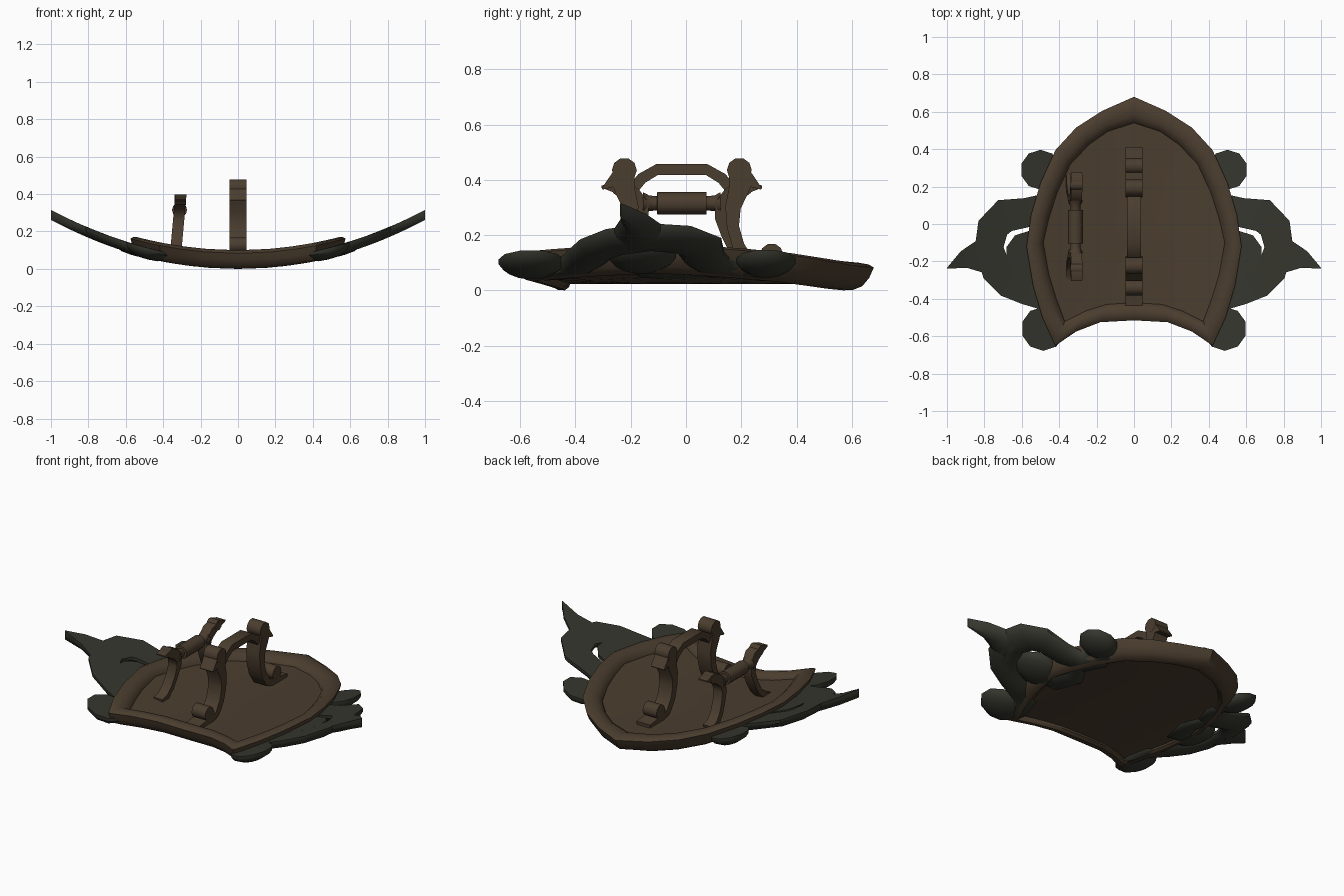
import bpy, bmesh, math
from mathutils import Vector

if "Cube" in bpy.data.objects:
    bpy.data.objects.remove(bpy.data.objects["Cube"])

def material(name, rgb):
    m = bpy.data.materials.new(name)
    m.diffuse_color = (*rgb, 1)
    m.use_nodes = True
    m.node_tree.nodes["Principled BSDF"].inputs["Base Color"].default_value = m.diffuse_color
    return m

BROWN = material("dark brown", (0.07, 0.047, 0.028))
GREY = material("dark olive grey", (0.036, 0.037, 0.027))

def finish(bm, name, mat, angle=40):
    bmesh.ops.recalc_face_normals(bm, faces=bm.faces)
    me = bpy.data.meshes.new(name)
    bm.to_mesh(me)
    bm.free()
    me.materials.append(mat)
    ob = bpy.data.objects.new(name, me)
    bpy.context.collection.objects.link(ob)
    bpy.ops.object.select_all(action='DESELECT')
    ob.select_set(True)
    bpy.context.view_layer.objects.active = ob
    bpy.ops.object.shade_smooth_by_angle(angle=math.radians(angle))
    return ob

def loft(bm, rings, loop=False):
    """Skin closed rings; cap the ends unless the rings loop."""
    vs = [[bm.verts.new(p) for p in r] for r in rings]
    n = len(vs[0])
    pairs = list(zip(vs, vs[1:])) + ([(vs[-1], vs[0])] if loop else [])
    for a, b in pairs:
        for i in range(n):
            j = (i + 1) % n
            bm.faces.new((a[i], a[j], b[j], b[i]))
    if not loop:
        bm.faces.new(vs[0])
        bm.faces.new(vs[-1])

def side_dirs(pts):
    """Unit normals across a 2D path."""
    out = []
    for i in range(len(pts)):
        a, b = pts[max(i - 1, 0)], pts[min(i + 1, len(pts) - 1)]
        d = Vector((b[0] - a[0], b[1] - a[1])).normalized()
        out.append((-d.y, d.x))
    return out

# --- board: rounded rim and bowed panel, lofted from the outline ---
outer = [(0, .68), (.17, .605), (.31, .515), (.42, .395), (.5, .22), (.55, .05),
         (.575, -.12), (.54, -.33), (.49, -.5), (.42, -.65), (.31, -.575), (.18, -.525), (0, -.515)]
inner = [(0, .54), (.14, .495), (.24, .425), (.34, .32), (.41, .17), (.455, .03),
         (.485, -.1), (.455, -.27), (.415, -.4), (.37, -.52), (.26, -.465), (.15, -.43), (0, -.42)]

def full(half):
    return half + [(-x, y) for x, y in half[-2:0:-1]]

def board_ring(t, z):
    ring = []
    for (ox, oy), (ix, iy) in zip(full(outer), full(inner)):
        if t <= 1:
            x, y = ox + (ix - ox) * t, oy + (iy - oy) * t
        else:                       # beyond the rim: shrink to the middle
            s = 2 - t
            x, y = ix * s, -.05 + (iy + .05) * s
        ring.append((x, y, z + .24 * x * x))
    return ring

bm = bmesh.new()
loft(bm, [board_ring(t, z) for t, z in (
    (1.98, .065), (1.7, .065), (1.35, .065), (1, .065), (.95, .078), (.7, .096), (.4, .1), (.15, .094),
    (0, .083), (.12, .045), (.3, .015), (.55, .001), (.8, .0), (.97, .012), (1, .022),
    (1.35, .022), (1.7, .022), (1.98, .022))])
finish(bm, "shield_board", BROWN, 35)

# --- scrolled side ornaments: flat on top, rounded beneath ---
SECTION = ((-1, 0), (1, 0), (1, -.35), (.8, -.7), (.45, -1), (-.45, -1), (-.8, -.7), (-1, -.35))
THICK = .053

def bend(x):
    return .05 + .265 * x * x

def ribbon(bm, s, path):
    rings = []
    for (x, y, w), (nx, ny) in zip(path, side_dirs(path)):
        ring = []
        for u, v in SECTION:
            px, py = x + nx * w * u, y + ny * w * u
            ring.append((s * px, py, bend(px) + v * THICK))
        rings.append(ring)
    loft(bm, rings)

def scroll(bm, s, cx, cy, r):
    rings = []
    for k, v in ((1, 0), (1, -.35), (.85, -.75), (.5, -1.1), (.1, -1.15)):
        ring = []
        for i in range(10):
            a = math.tau * (i + .5) / 10
            px, py = cx + r * k * math.cos(a), cy + r * k * math.sin(a)
            ring.append((s * px, py, bend(px) + v * THICK))
        rings.append(ring)
    loft(bm, rings)

for s, side in ((1, "right"), (-1, "left")):
    bm = bmesh.new()
    # main crescent
    ribbon(bm, s, [(.4, -.52, .05), (.44, -.41, .07), (.57, -.355, .078), (.67, -.315, .08), (.735, -.25, .08),
                   (.775, -.13, .078), (.755, -.02, .085), (.69, .045, .09), (.57, .062, .078),
                   (.46, .1, .075), (.42, .2, .065), (.44, .28, .05)])
    # outer spike
    ribbon(bm, s, [(.76, -.16, .12), (.83, -.175, .085), (.91, -.19, .047), (1, -.237, .002)])
    # link to the inner scroll
    ribbon(bm, s, [(.47, .07, .06), (.42, -.03, .075), (.46, -.13, .1), (.56, -.16, .08)])
    scroll(bm, s, .565, -.16, .122)
    scroll(bm, s, .5, .29, .107)
    scroll(bm, s, .485, -.56, .118)
    finish(bm, side + "_scroll_ornament", GREY)

# --- handles: thick bands swept in the side plane ---
YC = -.015

def band(bm, path, xc, hw, m=1):
    rings = []
    for (y, z, h), (ny, nz) in zip(path, side_dirs(path)):
        ring = []
        for sx, sh in ((-1, -1), (1, -1), (1, 1), (-1, 1)):
            py, pz = y + ny * h * sh, z + nz * h * sh
            ring.append((xc(pz) + sx * hw, YC + m * py, pz))
        rings.append(ring)
    loft(bm, rings)

def roll(bm, y, z, r, xc, hw, m=1, n=10):
    loft(bm, [[(xc(z) + sx * hw, YC + m * (y + r * math.cos(math.tau * i / n)),
                z + r * math.sin(math.tau * i / n)) for i in range(n)] for sx in (-1, 1)])

# central arm loop
bm = bmesh.new()
mid = lambda z: 0
band(bm, [(-.17, .375, .02), (-.145, .405, .02), (-.09, .437, .02), (.09, .437, .02),
          (.145, .405, .02), (.17, .375, .02)], mid, .037)
for m in (1, -1):
    band(bm, [(.215, .41, .045), (.205, .36, .036), (.185, .3, .028), (.185, .23, .022), (.205, .16, .022),
              (.245, .1, .022), (.31, .08, .02), (.425, .075, .01)], mid, .045, m)
    band(bm, [(.2, .44, .035), (.24, .4, .025), (.288, .367, .003)], mid, .045, m)
    roll(bm, .208, .435, .045, mid, .046, m)
    roll(bm, .325, .128, .042, mid, .046, m)
finish(bm, "arm_loop", BROWN)

# side grip with its two posts
bm = bmesh.new()
lean = lambda z: -.305 - (.4 - z) * .09
prof = ((-.14, .04), (-.118, .028), (-.09, .026), (-.089, .04), (.089, .04), (.09, .026), (.118, .028), (.14, .04))
loft(bm, [[(lean(.315) + r * math.cos(math.tau * i / 12), YC + y, .315 + r * math.sin(math.tau * i / 12))
           for i in range(12)] for y, r in prof])
for m in (1, -1):
    band(bm, [(.29, .375, .004), (.24, .375, .022), (.18, .35, .03), (.145, .31, .026), (.14, .26, .02),
              (.16, .2, .017), (.19, .14, .017), (.23, .1, .017), (.28, .093, .01)], lean, .03, m)
    roll(bm, .225, .37, .03, lean, .031, m)
finish(bm, "side_grip", BROWN)
